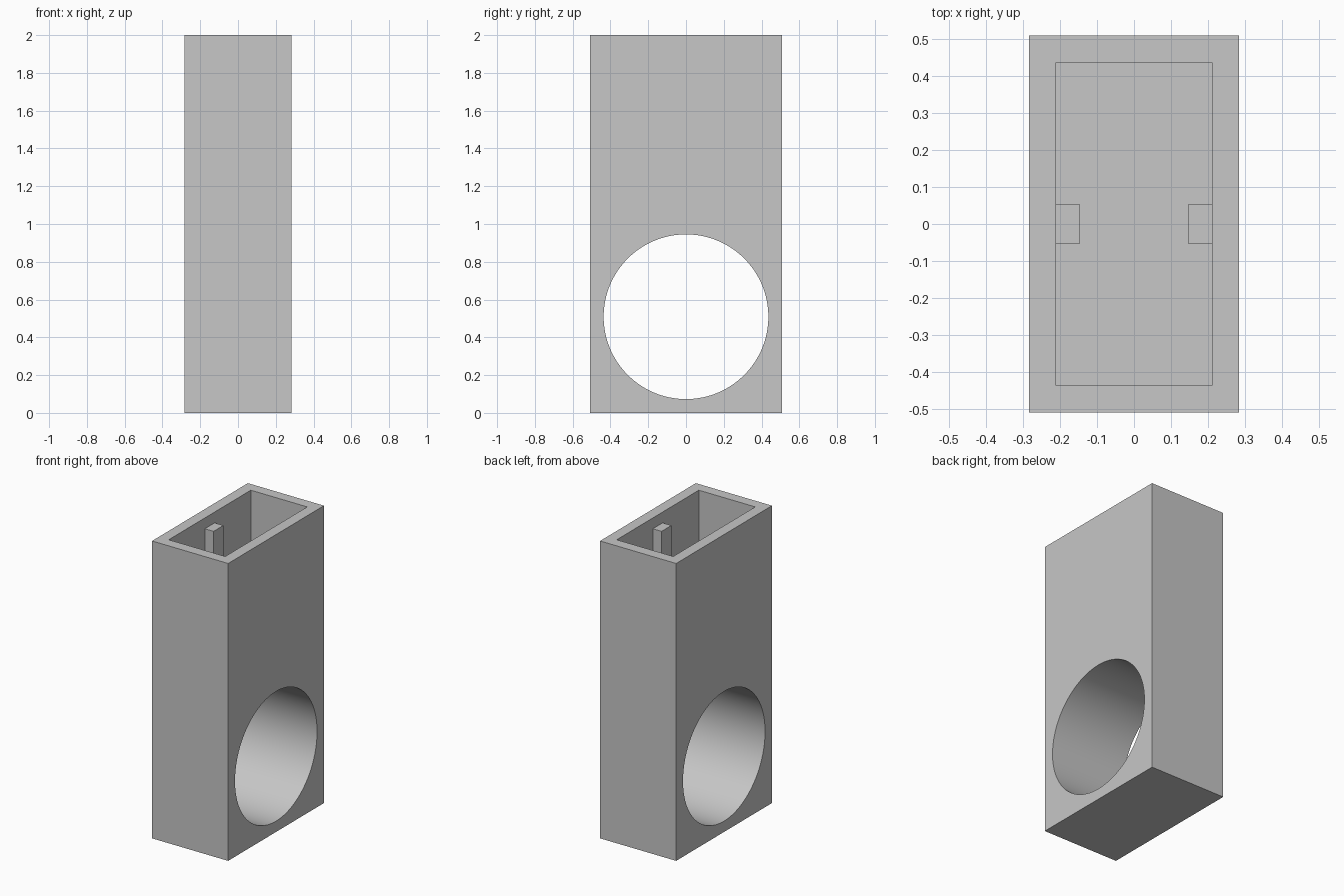
import bpy
import math

cube = bpy.data.objects.get("Cube")
if cube:
    bpy.data.objects.remove(cube, do_unlink=True)

# Overall dimensions
HALF_X, HALF_Y, HEIGHT = 0.283, 0.509, 2.0
WALL = 0.073
RADIUS = HALF_Y - WALL
FLOOR = 2 * HALF_Y
IN_X, IN_Y = HALF_X - WALL, HALF_Y - WALL

grey = bpy.data.materials.new("plain grey")
grey.use_nodes = True
colour = (0.57, 0.57, 0.57, 1)
grey.diffuse_color = colour
grey.node_tree.nodes["Principled BSDF"].inputs["Base Color"].default_value = colour


def box(name, low, high):
    """Axis-aligned box between two corners, with real-size mesh data."""
    centre = [(a + b) / 2 for a, b in zip(low, high)]
    bpy.ops.mesh.primitive_cube_add(size=1, location=centre)
    obj = bpy.context.object
    obj.name = name
    obj.scale = [b - a for a, b in zip(low, high)]
    bpy.ops.object.transform_apply(location=True, rotation=False, scale=True)
    obj.data.materials.append(grey)
    return obj


def cut(target, cutter):
    """Subtract the cutter, bake the result and drop the cutter."""
    cutter.hide_render = True
    mod = target.modifiers.new("cut", "BOOLEAN")
    mod.operation = "DIFFERENCE"
    mod.solver = "EXACT"
    mod.object = cutter
    bpy.context.view_layer.update()
    graph = bpy.context.evaluated_depsgraph_get()
    mesh = bpy.data.meshes.new_from_object(target.evaluated_get(graph))
    target.modifiers.clear()
    target.data = mesh
    bpy.data.objects.remove(cutter, do_unlink=True)


# Outer case
case = box("case", (-HALF_X, -HALF_Y, 0), (HALF_X, HALF_Y, HEIGHT))

# Open pocket in the upper half
pocket = box("pocket_cutter", (-IN_X, -IN_Y, FLOOR), (IN_X, IN_Y, HEIGHT + 0.2))
cut(case, pocket)

# Round through-hole across the lower half
bpy.ops.mesh.primitive_cylinder_add(
    vertices=128, radius=RADIUS, depth=4 * HALF_X,
    location=(0, 0, HALF_Y), rotation=(0, math.pi / 2, 0))
bore = bpy.context.object
bore.name = "bore_cutter"
bore.data.materials.append(grey)
cut(case, bore)

# Smooth bore with crisp case edges
bpy.ops.object.select_all(action="DESELECT")
case.select_set(True)
bpy.context.view_layer.objects.active = case
bpy.ops.object.shade_smooth_by_angle(angle=math.radians(30))

# Upright ribs on the two long pocket walls
for side, name in ((1, "left_rib"), (-1, "right_rib")):
    xs = sorted((side * 0.145, side * (IN_X + 0.01)))
    box(name, (xs[0], -0.052, FLOOR - 0.01), (xs[1], 0.052, HEIGHT - WALL))
